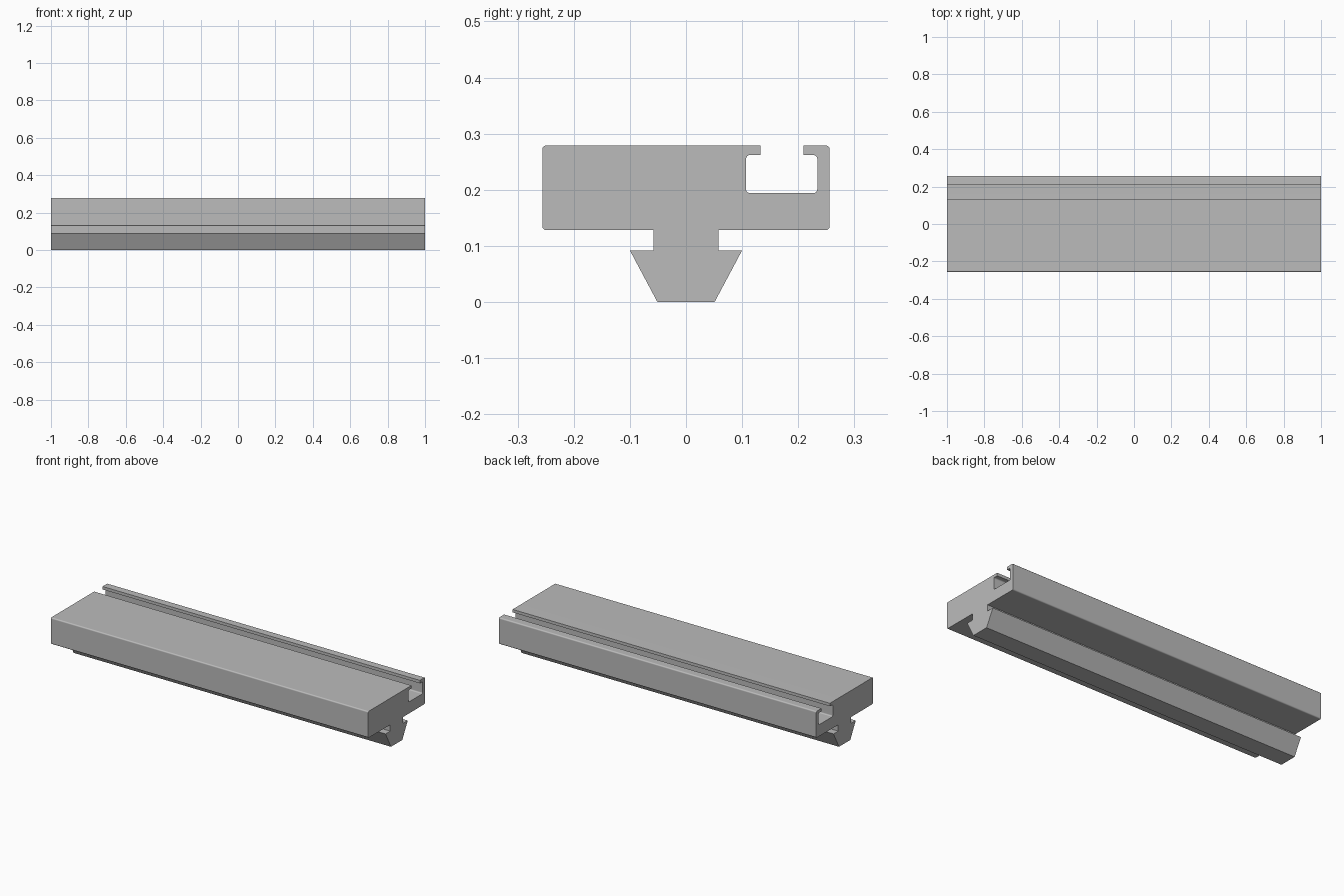
import bpy
import bmesh
from math import sin, cos, pi
from mathutils import Vector

cube = bpy.data.objects.get("Cube")
if cube:
    bpy.data.objects.remove(cube, do_unlink=True)

HALF_LENGTH = 1.0
R = 0.007        # fillet radius of the square corners
STEPS = 4        # segments per fillet

# Single grey material
grey = bpy.data.materials.new("plain grey")
grey.use_nodes = True
colour = (0.5, 0.5, 0.5, 1)
grey.diffuse_color = colour
grey.node_tree.nodes["Principled BSDF"].inputs["Base Color"].default_value = colour

# Cross-section (y, z, fillet radius): slab, T-slot, neck and dovetail foot
section = [
    (-0.051, 0, 0), (0.051, 0, 0), (0.1, 0.092, 0), (0.058, 0.092, 0),
    (0.058, 0.128, 0), (0.256, 0.128, R), (0.256, 0.279, R),
    (0.209, 0.279, 0), (0.209, 0.262, 0), (0.234, 0.262, R),
    (0.234, 0.194, R), (0.107, 0.194, R), (0.107, 0.262, R),
    (0.133, 0.262, 0), (0.133, 0.279, 0), (-0.256, 0.279, R),
    (-0.256, 0.128, R), (-0.058, 0.128, 0), (-0.058, 0.092, 0),
    (-0.1, 0.092, 0),
]


def filleted(points):
    """Replace each square corner that has a radius with an arc."""
    result = []
    for i, (y, z, r) in enumerate(points):
        corner = Vector((y, z))
        if r == 0:
            result.append(corner)
            continue
        a = (Vector(points[i - 1][:2]) - corner).normalized() * r
        b = (Vector(points[(i + 1) % len(points)][:2]) - corner).normalized() * r
        for s in range(STEPS + 1):
            t = s / STEPS * pi / 2
            result.append(corner + a * (1 - sin(t)) + b * (1 - cos(t)))
    return result


# Extrude the section along the length
bm = bmesh.new()
end = bm.faces.new([bm.verts.new((-HALF_LENGTH, p.x, p.y)) for p in filleted(section)])
extruded = bmesh.ops.extrude_face_region(bm, geom=[end], use_keep_orig=True)
moved = [g for g in extruded["geom"] if isinstance(g, bmesh.types.BMVert)]
bmesh.ops.translate(bm, verts=moved, vec=(2 * HALF_LENGTH, 0, 0))
bmesh.ops.recalc_face_normals(bm, faces=bm.faces)
mesh = bpy.data.meshes.new("slotted_dovetail_rail")
bm.to_mesh(mesh)
bm.free()
mesh.materials.append(grey)
rail = bpy.data.objects.new("slotted_dovetail_rail", mesh)
bpy.context.collection.objects.link(rail)

# Smooth the fillets while keeping the flats flat
bpy.ops.object.select_all(action="DESELECT")
rail.select_set(True)
bpy.context.view_layer.objects.active = rail
bpy.ops.object.shade_smooth_by_angle(angle=pi / 6)
weighted = rail.modifiers.new("flat_normals", "WEIGHTED_NORMAL")
weighted.keep_sharp = True
